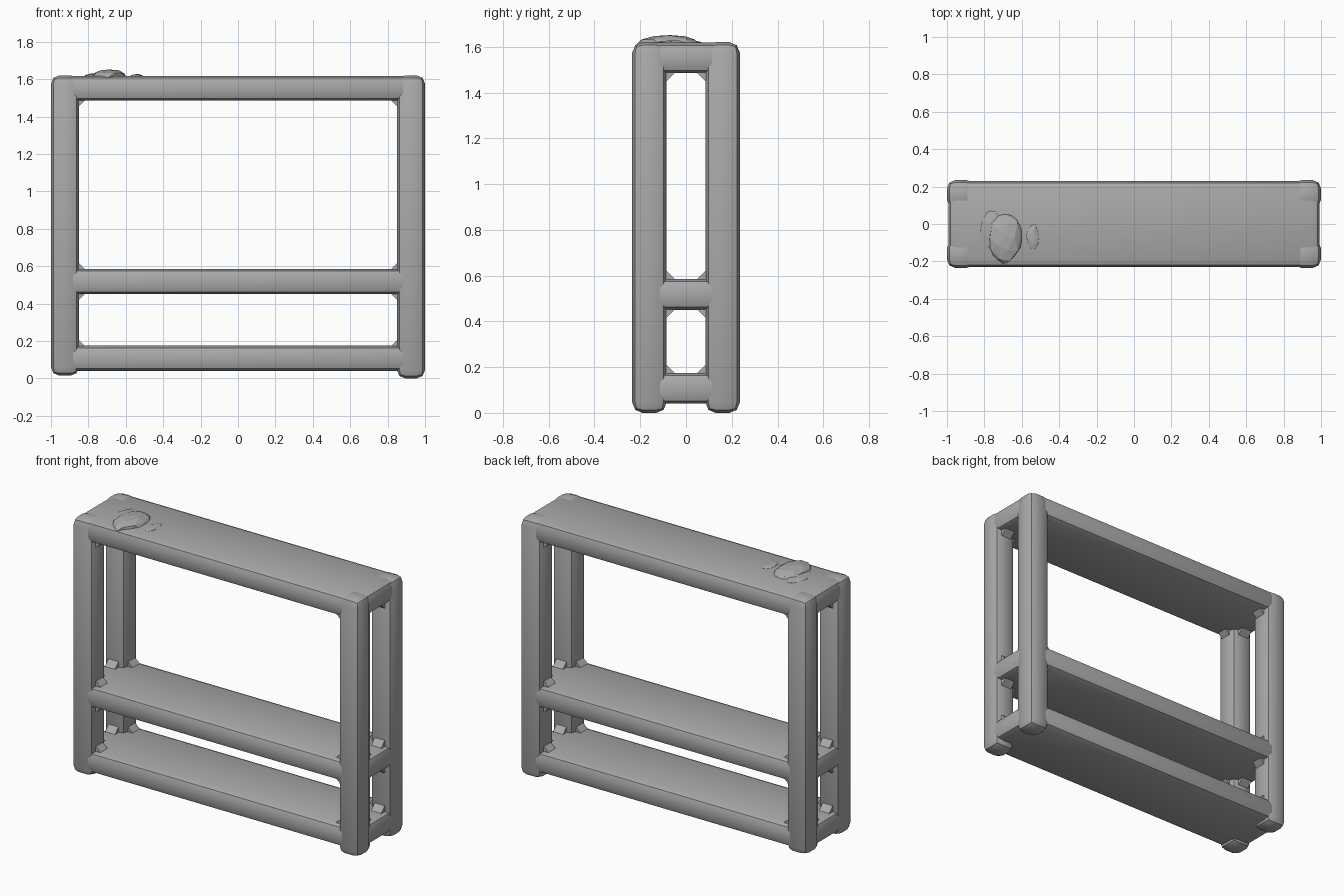
import bpy, bmesh, math, random
from mathutils import Vector

random.seed(4)
if "Cube" in bpy.data.objects:
    bpy.data.objects.remove(bpy.data.objects["Cube"])

grey = bpy.data.materials.new("plain grey")
grey.use_nodes = True
COLOR = (0.4, 0.4, 0.4, 1)
grey.diffuse_color = COLOR
grey.node_tree.nodes["Principled BSDF"].inputs["Base Color"].default_value = COLOR


def finish(name, bm):
    bmesh.ops.recalc_face_normals(bm, faces=bm.faces)
    mesh = bpy.data.meshes.new(name)
    bm.to_mesh(mesh)
    bm.free()
    mesh.materials.append(grey)
    obj = bpy.data.objects.new(name, mesh)
    bpy.context.collection.objects.link(obj)
    return obj


def box(name, low, high, bevel):
    """Box between two corners with softened edges."""
    bm = bmesh.new()
    bmesh.ops.create_cube(bm, size=1)
    for v in bm.verts:
        v.co = Vector([h if c > 0 else l for c, l, h in zip(v.co, low, high)])
    bmesh.ops.bevel(bm, geom=bm.edges[:], offset=bevel, segments=2,
                    profile=0.5, affect='EDGES')
    return finish(name, bm)


def wedge(name, corner, along, out, up, size, width):
    """Triangular fillet in the corner of an opening."""
    bm = bmesh.new()
    c, a, o, u = (Vector(t) for t in (corner, along, out, up))
    ends = []
    for s in (-0.5, 0.5):
        p = c + a * width * s
        ends.append(bm.faces.new([bm.verts.new(q) for q in (
            p - (o + u) * 0.03, p + o * size - u * 0.03,
            p + o * size, p + u * size, p + u * size - o * 0.03)]))
    first, last = (list(f.verts) for f in ends)
    for i in range(5):
        j = (i + 1) % 5
        bm.faces.new((first[i], first[j], last[j], last[i]))
    return finish(name, bm)


# Corner posts, with feet just below the bottom shelf
for sx, side in ((-1, "right"), (1, "left")):
    for sy, end in ((-1, "front"), (1, "back")):
        xs = sorted((sx * 0.85, sx * 1.0))
        ys = sorted((sy * 0.085, sy * 0.235))
        foot = 0.0 if sx > 0 else 0.015
        box(f"{end}_{side}_post", (xs[0], ys[0], foot), (xs[1], ys[1], 1.62), 0.045)

# Shelves running the full width
SHELVES = {"bottom": (0.04, 0.175), "middle": (0.45, 0.585), "top": (1.485, 1.618)}
for name, (z0, z1) in SHELVES.items():
    box(f"{name}_shelf", (-0.993, -0.23, z0), (0.993, 0.23, z1), 0.04)

# Fillets where posts meet shelves
JOINTS = [("bottom", 0.175, 1), ("middle", 0.45, -1), ("middle", 0.585, 1), ("top", 1.485, -1)]
for shelf, z, up in JOINTS:
    for sx in (-1, 1):
        for sy in (-1, 1):
            wedge(f"{shelf}_long_fillet", (sx * 0.85, sy * 0.16, z), (0, 1, 0),
                  (-sx, 0, 0), (0, 0, up), 0.03, 0.07)
            wedge(f"{shelf}_end_fillet", (sx * 0.925, sy * 0.085, z), (1, 0, 0),
                  (0, -sy, 0), (0, 0, up), 0.035, 0.07)


# Crumpled lumps lying on the top shelf
def lump(name, centre, size):
    bm = bmesh.new()
    bmesh.ops.create_icosphere(bm, subdivisions=2, radius=1)
    for v in bm.verts:
        r = random.uniform(0.85, 1.0)
        v.co = Vector([c + p * s * r for c, p, s in zip(centre, v.co, size)])
    return finish(name, bm)


lump("large_lump", (-0.69, -0.07, 1.61), (0.1, 0.15, 0.046))
lump("low_lump_edge", (-0.76, -0.03, 1.608), (0.07, 0.12, 0.025))
lump("small_lump", (-0.54, -0.07, 1.61), (0.04, 0.08, 0.02))

# Soft shading on the frame, faceted lumps
bpy.ops.object.select_all(action='DESELECT')
for obj in bpy.context.collection.objects:
    if obj.type == 'MESH' and obj.name.endswith(("_post", "_shelf")):
        obj.select_set(True)
        bpy.context.view_layer.objects.active = obj
bpy.ops.object.shade_smooth_by_angle(angle=math.radians(30))
